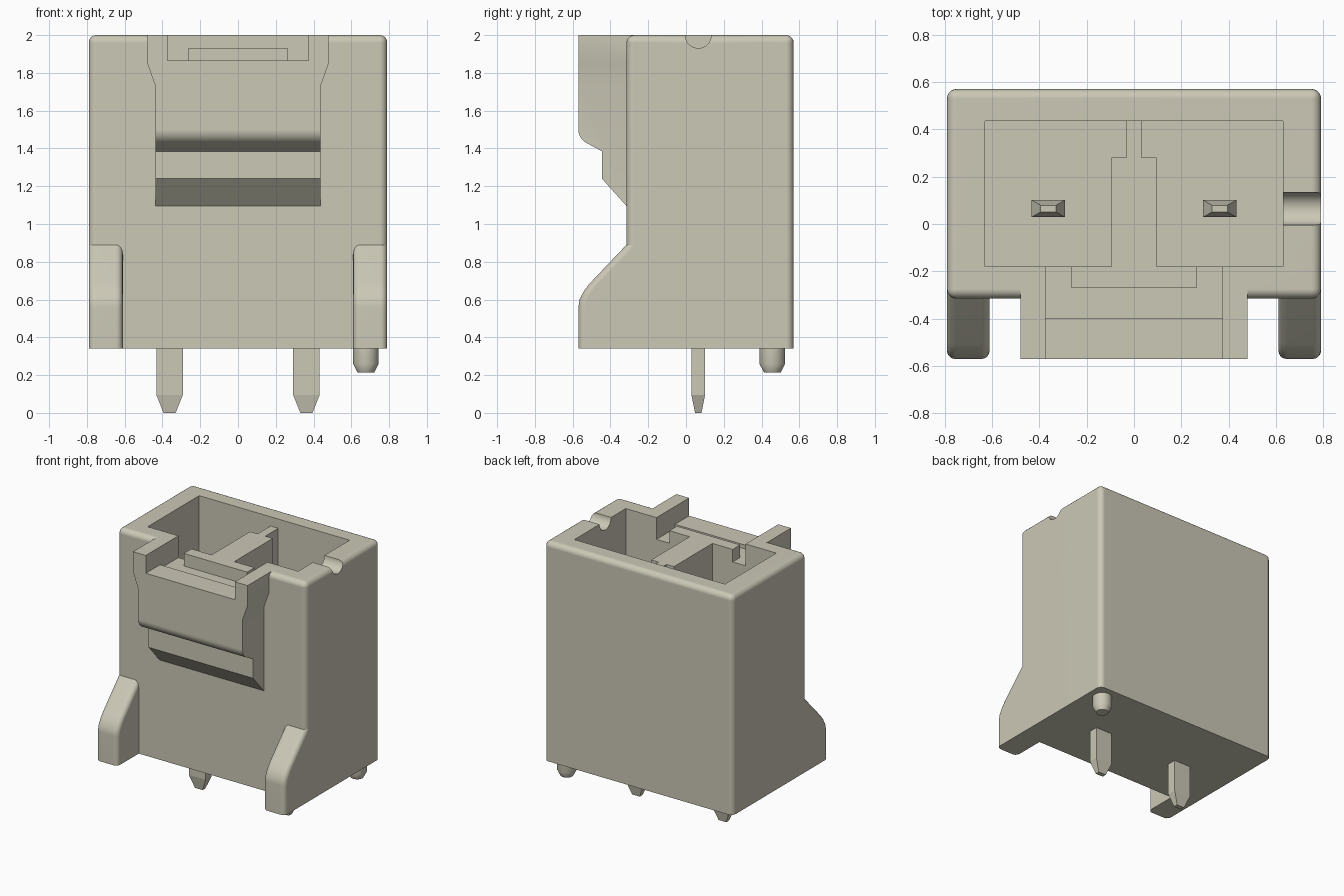
import bpy, bmesh, math
from mathutils import Matrix

if "Cube" in bpy.data.objects:
    bpy.data.objects.remove(bpy.data.objects["Cube"], do_unlink=True)

plastic = bpy.data.materials.new("warm_grey_plastic")
plastic.use_nodes = True
COLOUR = (0.60, 0.58, 0.47, 1)
plastic.diffuse_color = COLOUR
plastic.node_tree.nodes["Principled BSDF"].inputs["Base Color"].default_value = COLOUR

BOTTOM, TOP = 0.34, 2.0


def finish(name, bm):
    bmesh.ops.recalc_face_normals(bm, faces=bm.faces)
    mesh = bpy.data.meshes.new(name)
    bm.to_mesh(mesh)
    bm.free()
    mesh.materials.append(plastic)
    ob = bpy.data.objects.new(name, mesh)
    bpy.context.collection.objects.link(ob)
    return ob


def prism(name, pts, axis, lo, hi, bevel=0, pick=None):
    """Extrude a 2D outline along an axis, optionally rounding the edges chosen by pick."""
    place = {"x": lambda p, d: (d, p[0], p[1]),
             "y": lambda p, d: (p[0], d, p[1]),
             "z": lambda p, d: (p[0], p[1], d)}[axis]
    bm = bmesh.new()
    a = [bm.verts.new(place(p, lo)) for p in pts]
    b = [bm.verts.new(place(p, hi)) for p in pts]
    bm.faces.new(a)
    bm.faces.new(b)
    for i in range(len(pts)):
        j = (i + 1) % len(pts)
        bm.faces.new((a[i], a[j], b[j], b[i]))
    bmesh.ops.recalc_face_normals(bm, faces=bm.faces)
    if bevel:
        edges = [e for e in bm.edges if pick(e.verts[0].co, e.verts[1].co)]
        bmesh.ops.bevel(bm, geom=edges, offset=bevel, segments=5, profile=0.5,
                        affect="EDGES", clamp_overlap=True)
    return finish(name, bm)


def box(name, x0, x1, y0, y1, z0, z1, **kw):
    return prism(name, [(x0, y0), (x1, y0), (x1, y1), (x0, y1)], "z", z0, z1, **kw)


def combine(ob, tool, operation):
    """Apply a boolean and remove its tool."""
    tool.hide_render = True
    mod = ob.modifiers.new("boolean", "BOOLEAN")
    mod.operation, mod.solver, mod.object = operation, "EXACT", tool
    bpy.context.view_layer.objects.active = ob
    bpy.ops.object.modifier_apply(modifier=mod.name)
    bpy.data.objects.remove(tool, do_unlink=True)


def smooth(ob):
    bpy.ops.object.select_all(action="DESELECT")
    ob.select_set(True)
    bpy.context.view_layer.objects.active = ob
    bpy.ops.object.shade_smooth_by_angle(angle=math.radians(28))
    ob.modifiers.new("clean_normals", "WEIGHTED_NORMAL").keep_sharp = True


def mirrored(pts):
    return pts + [(-x, v) for x, v in reversed(pts)]


# Housing block, rounded everywhere except around the base
housing = box("housing", -0.79, 0.79, -0.315, 0.57, BOTTOM, TOP, bevel=0.04,
              pick=lambda p, q: max(p.z, q.z) > BOTTOM + 0.01)

# Front latch: side profile trimmed by its flared front outline
R = 0.08
arc = [(-0.57 + R - R * math.cos(math.radians(t)), 1.50 - R * math.sin(math.radians(t)))
       for t in range(0, 61, 10)]
latch = prism("latch", [(-0.22, TOP), (-0.57, TOP)] + arc +
              [(-0.445, 1.385), (-0.445, 1.24), (-0.315, 1.095), (-0.22, 1.095)],
              "x", -0.6, 0.6)
outline = prism("latch_outline", mirrored([(0.48, 2.1), (0.48, 1.85), (0.437, 1.73), (0.437, 1.0)]),
                "y", -0.8, 0.0)
combine(latch, outline, "INTERSECT")
combine(housing, latch, "UNION")

# Socket cavity, stepped front opening and side groove
combine(housing, box("cavity", -0.63, 0.63, -0.18, 0.435, 0.70, 2.2), "DIFFERENCE")
combine(housing, box("front_opening", -0.373, 0.373, -0.7, -0.393, 1.865, 2.2), "DIFFERENCE")
combine(housing, box("inner_opening", -0.373, 0.373, -0.40, -0.15, 1.835, 2.2), "DIFFERENCE")
bm = bmesh.new()
bmesh.ops.create_cone(bm, cap_ends=True, segments=32, radius1=0.069, radius2=0.069, depth=0.4,
                      matrix=Matrix.Translation((0.75, 0.065, TOP)) @ Matrix.Rotation(math.pi / 2, 4, "Y"))
combine(housing, finish("groove", bm), "DIFFERENCE")
smooth(housing)

# Key rib inside the socket, T shaped from above
prism("key_rib", mirrored([(0.265, -0.27), (0.265, -0.18), (0.095, -0.18), (0.095, 0.28),
                           (0.032, 0.28), (0.032, 0.45)]), "z", 0.65, 1.93)

# Front feet with rounded front edges
foot_profile = [(-0.25, BOTTOM), (-0.57, BOTTOM), (-0.57, 0.56), (-0.562, 0.605),
                (-0.54, 0.645), (-0.51, 0.685), (-0.315, 0.89), (-0.25, 0.89)]
for side, x0, x1 in (("right", -0.79, -0.61), ("left", 0.61, 0.79)):
    foot = prism(side + "_foot", foot_profile, "x", x0, x1, bevel=0.035,
                 pick=lambda p, q: abs(p.x - q.x) < 0.001 and min(p.y, q.y) < -0.3
                 and max(p.y, q.y) < -0.3 and max(p.z, q.z) > BOTTOM + 0.01)
    smooth(foot)

# Contact pins with tapered tips at both ends
for side, x in (("right", -0.362), ("left", 0.362)):
    bm = bmesh.new()
    rings = []
    for z, hx, hy in ((0, 0.032, 0.017), (0.095, 0.07, 0.036), (1.41, 0.07, 0.036), (1.5, 0.032, 0.014)):
        rings.append([bm.verts.new((x + sx * hx, 0.065 + sy * hy, z))
                      for sx, sy in ((-1, -1), (1, -1), (1, 1), (-1, 1))])
    for lower, upper in zip(rings, rings[1:]):
        for i in range(4):
            j = (i + 1) % 4
            bm.faces.new((lower[i], lower[j], upper[j], upper[i]))
    bm.faces.new(rings[0])
    bm.faces.new(rings[-1])
    finish(side + "_pin", bm)

# Round locating peg with chamfered end
bm = bmesh.new()
for z0, z1, r0, r1 in ((0.26, 0.36, 0.068, 0.068), (0.215, 0.26, 0.045, 0.068)):
    bmesh.ops.create_cone(bm, cap_ends=False, segments=32, radius1=r0, radius2=r1, depth=z1 - z0,
                          matrix=Matrix.Translation((0.677, 0.457, (z0 + z1) / 2)))
bmesh.ops.remove_doubles(bm, verts=bm.verts, dist=0.0005)
bmesh.ops.holes_fill(bm, edges=bm.edges, sides=0)
smooth(finish("locating_peg", bm))
